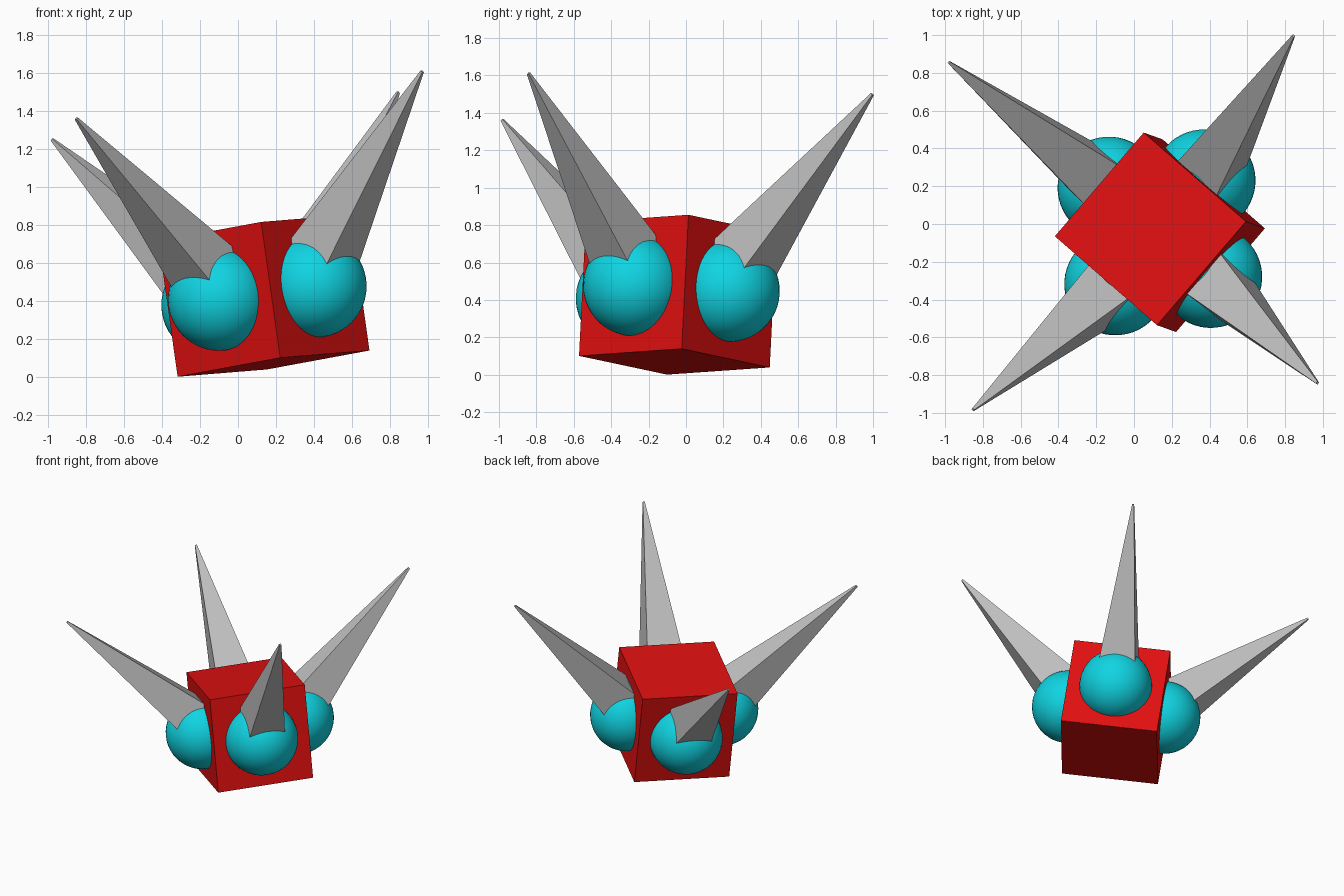
import bpy, bmesh, math
from mathutils import Matrix, Vector

if "Cube" in bpy.data.objects:
    bpy.data.objects.remove(bpy.data.objects["Cube"])

HALF = 0.362          # half the block's edge
RADIUS = 0.271        # ball radius
CENTRE = Vector((0.137, -0.044, 0.428))

# Tilted frame of the whole model
u = Vector((0.747, -0.650, 0.138)).normalized()
w = Vector((-0.139, 0.050, 0.989))
w = (w - u * w.dot(u)).normalized()
v = w.cross(u)
FRAME = Matrix.Translation(CENTRE) @ Matrix((u, v, w)).transposed().to_4x4()


def material(name, rgb):
    m = bpy.data.materials.new(name)
    m.diffuse_color = (*rgb, 1)
    m.use_nodes = True
    m.node_tree.nodes["Principled BSDF"].inputs["Base Color"].default_value = m.diffuse_color
    return m


red = material("red", (0.75, 0.005, 0.005))
cyan = material("cyan", (0.005, 0.66, 0.76))
grey = material("grey", (0.53, 0.53, 0.53))


def add_part(name, bm, mat, matrix, smooth=False):
    bmesh.ops.transform(bm, matrix=FRAME @ matrix, verts=bm.verts)
    for f in bm.faces:
        f.smooth = smooth
    mesh = bpy.data.meshes.new(name)
    bm.to_mesh(mesh)
    bm.free()
    mesh.materials.append(mat)
    bpy.context.collection.objects.link(bpy.data.objects.new(name, mesh))


# Block
bm = bmesh.new()
bmesh.ops.create_cube(bm, size=2 * HALF)
add_part("block", bm, red, Matrix())

# One ball and one square spike on each side of the block
LENGTH, TIP, BASE, LIFT = 1.384, 0.007, 0.158, 0.05
for i in range(4):
    turn = Matrix.Rotation(i * math.pi / 2, 4, 'Z')
    side = turn @ Matrix.Translation((HALF, 0, 0))

    bm = bmesh.new()
    bmesh.ops.create_uvsphere(bm, u_segments=48, v_segments=24, radius=RADIUS)
    add_part(f"ball_{i + 1}", bm, cyan, side, smooth=True)

    # Spike leans outward at 45 degrees, flat faces square to the block
    bm = bmesh.new()
    bmesh.ops.create_cone(bm, cap_ends=True, segments=4,
                          radius1=BASE * math.sqrt(2), radius2=TIP * math.sqrt(2),
                          depth=LENGTH)
    # Square the base to the axes whichever way the cone was generated
    p = bm.verts[:][0].co
    square = Matrix.Rotation(math.pi / 4 - math.atan2(p.y, p.x), 4, 'Z')
    lean = Matrix.Rotation(math.pi / 4, 4, 'Y')
    place = Matrix.Translation((-LIFT, 0, LENGTH / 2))
    add_part(f"spike_{i + 1}", bm, grey, side @ lean @ place @ square)
